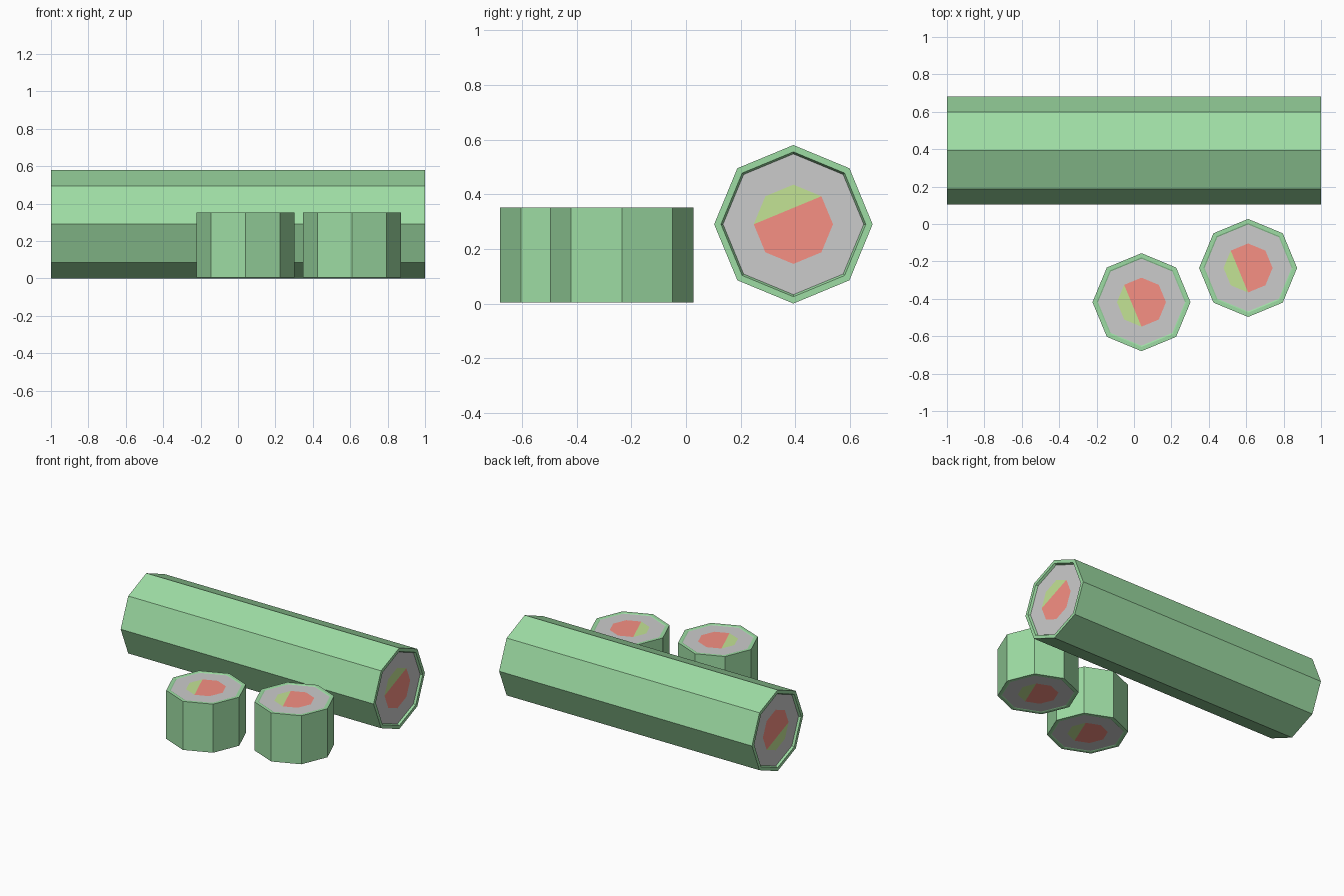
import bpy, bmesh, math
from mathutils import Matrix, Vector

if "Cube" in bpy.data.objects:
    bpy.data.objects.remove(bpy.data.objects["Cube"])


def material(name, color):
    m = bpy.data.materials.new(name)
    m.diffuse_color = (*color, 1)
    m.use_nodes = True
    m.node_tree.nodes["Principled BSDF"].inputs["Base Color"].default_value = m.diffuse_color
    return m


WRAP = material("wrap_green", (0.34, 0.72, 0.37))
RED = material("filling_red", (0.93, 0.28, 0.23))
LIME = material("filling_lime", (0.55, 0.77, 0.30))


def make_object(name, bm, matrix, mats=()):
    bmesh.ops.recalc_face_normals(bm, faces=bm.faces)
    me = bpy.data.meshes.new(name)
    bm.to_mesh(me)
    bm.free()
    for m in mats:
        me.materials.append(m)
    ob = bpy.data.objects.new(name, me)
    ob.matrix_world = matrix
    bpy.context.collection.objects.link(ob)


def ring(bm, r, z):
    return [bm.verts.new((r * math.cos(i * math.pi / 4), r * math.sin(i * math.pi / 4), z))
            for i in range(8)]


def bridge(bm, a, b):
    for i in range(8):
        j = (i + 1) % 8
        bm.faces.new((a[i], a[j], b[j], b[i]))


def roll(name, r, length, depth, matrix):
    h = length / 2
    rim, rice, core = r * 0.914, r * 0.888, r * 0.5

    # seaweed wrap: sides, flat rims and shallow sloped recess at both ends
    bm = bmesh.new()
    loops = [ring(bm, rr, z) for rr, z in
             ((rice, -h + depth), (rim, -h), (r, -h), (r, h), (rim, h), (rice, h - depth))]
    for a, b in zip(loops, loops[1:]):
        bridge(bm, a, b)
    make_object(name + "_wrap", bm, matrix, [WRAP])

    # the far end is the near end turned half round about local y
    for end, turn in (("a", 0), ("b", math.pi)):
        m = matrix @ Matrix.Rotation(turn, 4, 'Y')
        z = h - depth
        bm = bmesh.new()
        bridge(bm, ring(bm, rice, z), ring(bm, core, z))
        # ring normals must point outward along local z
        make_object(f"{name}_rice_{end}", bm, m)
        ob = bpy.data.objects[f"{name}_rice_{end}"]
        if ob.data.polygons[0].normal.z < 0:
            ob.data.flip_normals()

        # two-part filling split across the octagon
        bm = bmesh.new()
        c = ring(bm, core, z)
        bm.faces.new([c[i] for i in (6, 7, 0, 1, 2, 3)])
        bm.faces.new([c[i] for i in (3, 4, 5, 6)]).material_index = 1
        make_object(f"{name}_filling_{end}", bm, m, [RED, LIME])
        ob = bpy.data.objects[f"{name}_filling_{end}"]
        if ob.data.polygons[0].normal.z < 0:
            ob.data.flip_normals()


# long uncut roll lying along x, and two cut pieces standing in front
roll("long_roll", 0.29, 2.0, 0.015,
     Matrix.Translation((0, 0.393, 0.29)) @ Matrix.Rotation(math.pi / 2, 4, 'Y'))
for name, x, y in (("cut_piece_left", 0.04, -0.418), ("cut_piece_right", 0.61, -0.235)):
    roll(name, 0.262, 0.347, 0.003, Matrix.Translation((x, y, 0.178)))
